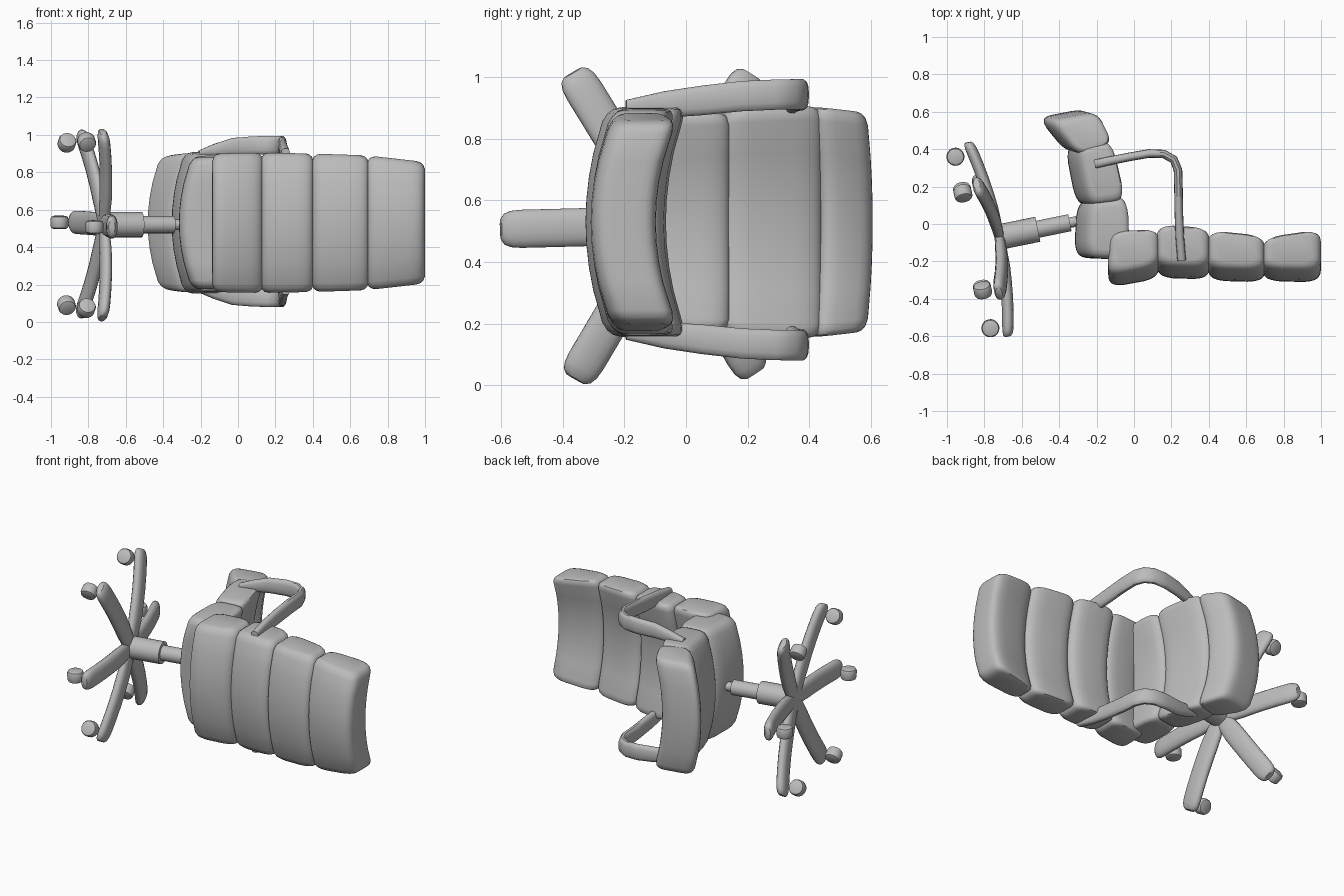
import bpy, bmesh, math
from mathutils import Vector, Matrix

cube = bpy.data.objects.get("Cube")
if cube:
    bpy.data.objects.remove(cube, do_unlink=True)

grey = bpy.data.materials.new("plain_grey")
grey.use_nodes = True
grey.diffuse_color = (0.5, 0.5, 0.5, 1)
grey.node_tree.nodes["Principled BSDF"].inputs["Base Color"].default_value = grey.diffuse_color

MID = 0.53                                   # middle of the chair's width
AXIS = Vector((0.98, 0.2, 0)).normalized()   # chair column direction
SIDE = Vector((-AXIS.y, AXIS.x, 0))
HUB = Vector((-0.72, -0.07, 0.52))


def finish(name, bm, angle=40):
    bmesh.ops.recalc_face_normals(bm, faces=bm.faces)
    mesh = bpy.data.meshes.new(name)
    bm.to_mesh(mesh)
    bm.free()
    mesh.materials.append(grey)
    ob = bpy.data.objects.new(name, mesh)
    bpy.context.collection.objects.link(ob)
    bpy.ops.object.select_all(action='DESELECT')
    ob.select_set(True)
    bpy.context.view_layer.objects.active = ob
    bpy.ops.object.shade_smooth_by_angle(angle=math.radians(angle))
    return ob


def loft(name, rings):
    """Skin a list of closed rings and cap both ends."""
    bm = bmesh.new()
    rows = [[bm.verts.new(p) for p in ring] for ring in rings]
    n = len(rows[0])
    for lo, hi in zip(rows, rows[1:]):
        for i in range(n):
            j = (i + 1) % n
            bm.faces.new((lo[i], lo[j], hi[j], hi[i]))
    bm.faces.new(rows[0])
    bm.faces.new(rows[-1])
    return finish(name, bm)


def rounded(n, power):
    """Points of a unit superellipse."""
    pts = []
    for i in range(n):
        a = 2 * math.pi * (i + 0.5) / n
        c, s = math.cos(a), math.sin(a)
        pts.append((math.copysign(abs(c) ** power, c), math.copysign(abs(s) ** power, s)))
    return pts


def cushion(name, quad, bow, half_start, half_end):
    """Padded slab: puffed four-sided section swept across the width, sides bowed up."""
    a, b, c, d = (Vector(q) for q in quad)
    bow = Vector(bow)
    stations = [(-1, .70), (-.985, .84), (-.95, .94), (-.88, 1)]
    stations += [(i / 5, 1) for i in range(-3, 4)]
    stations += [(-u, k) for u, k in reversed(stations[:4])]
    rings = []
    for u, k in stations:
        ring = []
        for s, t in rounded(32, 0.4):
            t *= 1 + .12 * (1 - s * s)
            fs, ft = (s * k + 1) / 2, (t * k + 1) / 2
            p = a.lerp(b, fs).lerp(d.lerp(c, fs), ft) + bow * u * u
            half = half_start + (half_end - half_start) * fs
            ring.append((p.x, p.y, MID + half * u))
        rings.append(ring)
    return loft(name, rings)


# Backrest cushions, from the seat to the top
back = [
    ([(-.14, -.33), (.135, -.282), (.135, -.092), (-.135, -.11)], .37, .375),
    ([(.12, -.277), (.405, -.287), (.405, -.088), (.12, -.07)], .375, .37),
    ([(.395, -.293), (.70, -.303), (.70, -.13), (.395, -.1)], .37, .36),
    ([(.69, -.297), (1.0, -.302), (1.0, -.095), (.69, -.14)], .36, .325),
]
for i, (quad, h0, h1) in enumerate(back):
    cushion(f"backrest_cushion_{i + 1}", quad, (0, .07), h0, h1)

# Seat cushions, from the backrest to the front edge
seat = [
    ([(-.31, -.18), (-.296, .125), (-.1, .15), (-.09, -.19)], .35, .36),
    ([(-.298, .095), (-.362, .42), (-.185, .45), (-.11, .12)], .365, .38),
    ([(-.35, .38), (-.502, .572), (-.265, .617), (-.178, .445)], .375, .355),
]
for i, (quad, h0, h1) in enumerate(seat):
    cushion(f"seat_cushion_{i + 1}", quad, (.07, -.02 if i == 2 else 0), h0, h1)

# Armrests: bent strips from seat to backrest; x, y, offset from middle, half width
path = [(-.21, .32, .365, .014), (-.13, .338, .378, .036), (-.03, .358, .40, .047),
        (.08, .377, .406, .05), (.16, .374, .408, .05), (.212, .345, .408, .05),
        (.235, .29, .407, .05), (.238, .18, .402, .05), (.24, .05, .388, .049),
        (.245, -.07, .375, .044), (.255, -.195, .365, .025)]
for side, label in ((1, "upper"), (-1, "lower")):
    rings = []
    for i, (x, y, off, w) in enumerate(path):
        p, q = path[max(i - 1, 0)], path[min(i + 1, len(path) - 1)]
        tangent = Vector((q[0] - p[0], q[1] - p[1], 0)).normalized()
        normal = Vector((-tangent.y, tangent.x, 0))
        centre = Vector((x, y, MID + .007 + side * off))
        rings.append([centre + normal * t * .023 + Vector((0, 0, s * w))
                      for s, t in rounded(14, .75)])
    loft(f"armrest_{label}", rings)


def cylinder(name, centre, direction, radius, length, bevel=0.0):
    bm = bmesh.new()
    bmesh.ops.create_cone(bm, cap_ends=True, segments=24, radius1=radius,
                          radius2=radius, depth=length)
    if bevel:
        rim = [e for e in bm.edges if abs(e.verts[0].co.z - e.verts[1].co.z) < 1e-5]
        bmesh.ops.bevel(bm, geom=rim, offset=bevel, segments=2, affect='EDGES', profile=.5)
    turn = direction.to_track_quat('Z', 'Y').to_matrix().to_4x4()
    bmesh.ops.transform(bm, matrix=Matrix.Translation(centre) @ turn, verts=bm.verts)
    return finish(name, bm)


# Telescopic column
for name, start, end, radius in (("column_sleeve", 0, .21, .068),
                                 ("column_piston", .2, .385, .046),
                                 ("column_tip", .38, .46, .028)):
    cylinder(name, HUB + AXIS * (start + end) / 2, AXIS, radius, end - start)

# Six arched legs, each with a caster
for i, degrees in enumerate((1.5, 58.5, 120.5, 181.5, 240.5, 303)):
    angle = math.radians(degrees)
    reach = .53 if i % 3 == 0 else .575
    out = SIDE * math.cos(angle) + Vector((0, 0, math.sin(angle)))
    across = AXIS.cross(out)
    rings = []
    for f, k in ((0, .8), (.15, .9), (.3, 1), (.45, 1), (.6, 1), (.75, 1),
                 (.88, 1), (.94, .95), (.98, .8), (1, .55)):
        centre = HUB + out * reach * f - AXIS * .062 * f * f
        rings.append([centre + across * s * .063 * k + AXIS * t * .032 * k
                      for s, t in rounded(16, .9)])
    loft(f"leg_{i + 1}", rings)
    cylinder(f"caster_{i + 1}", HUB + out * (reach - .062) - AXIS * .144,
             across, .048, .07, .016)
